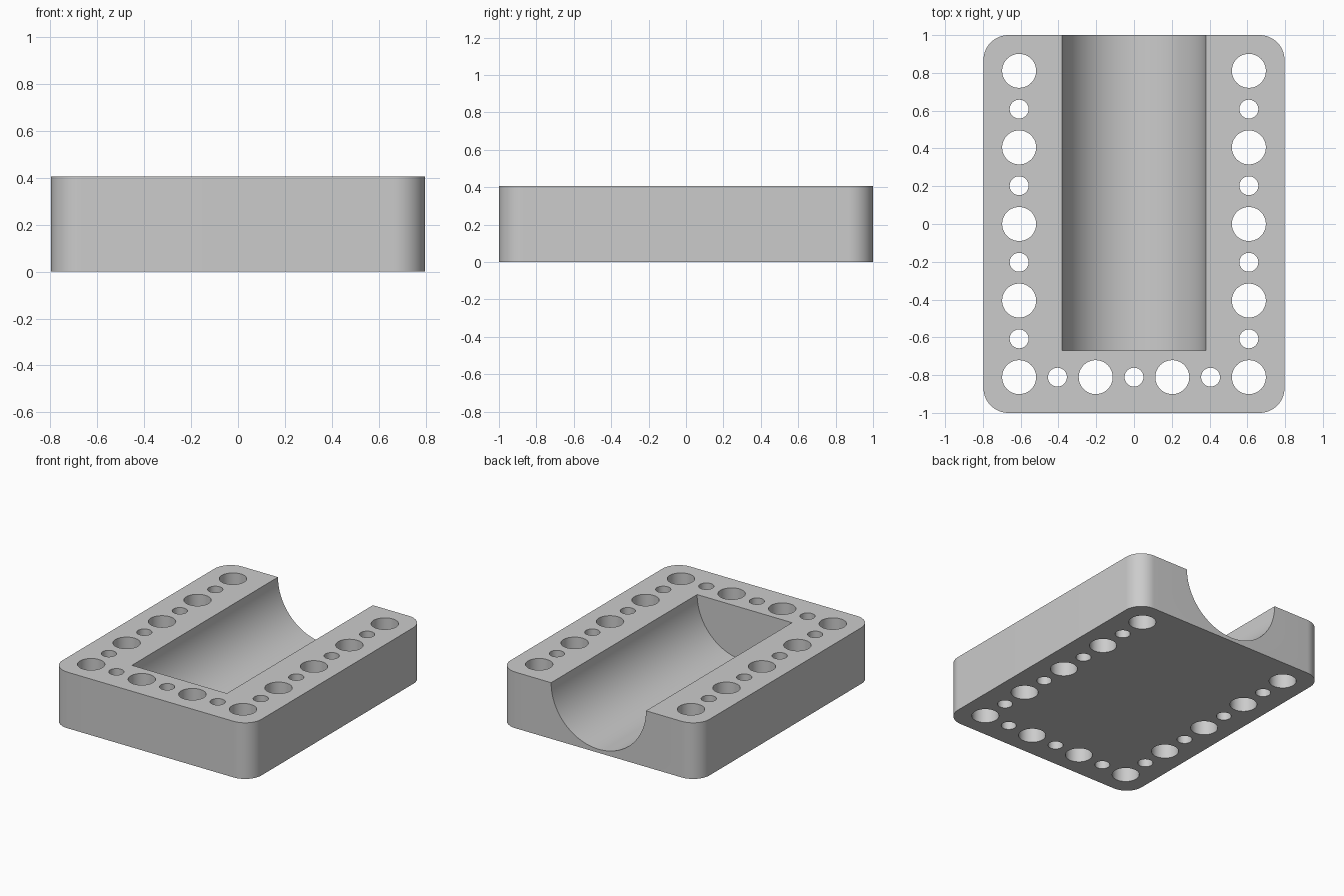
import bpy, bmesh, math
from mathutils import Matrix

if "Cube" in bpy.data.objects:
    bpy.data.objects.remove(bpy.data.objects["Cube"], do_unlink=True)

WIDTH, LENGTH, HEIGHT = 1.594, 2.0, 0.406
PITCH = 0.2027
TROUGH_R, TROUGH_END = 0.38, -0.67

grey = bpy.data.materials.new("grey")
grey.use_nodes = True
colour = (0.6, 0.6, 0.6, 1)
grey.diffuse_color = colour
grey.node_tree.nodes["Principled BSDF"].inputs["Base Color"].default_value = colour


def make_object(name, bm):
    mesh = bpy.data.meshes.new(name)
    bm.to_mesh(mesh)
    bm.free()
    mesh.materials.append(grey)
    obj = bpy.data.objects.new(name, mesh)
    bpy.context.collection.objects.link(obj)
    return obj


def add_cylinder(bm, radius, depth, matrix, segments):
    bmesh.ops.create_cone(bm, cap_ends=True, segments=segments, radius1=radius,
                          radius2=radius, depth=depth, matrix=matrix)


# Block with rounded vertical corners
bm = bmesh.new()
bmesh.ops.create_cube(bm, size=1, matrix=Matrix.Translation((0, 0, HEIGHT / 2))
                      @ Matrix.Diagonal((WIDTH, LENGTH, HEIGHT, 1)))
upright = [e for e in bm.edges if abs(e.verts[0].co.z - e.verts[1].co.z) > 0.1]
bmesh.ops.bevel(bm, geom=upright, offset=0.132, segments=16, profile=0.5, affect='EDGES')
block = make_object("cradle_block", bm)

# Half-round trough, open at the back
bm = bmesh.new()
depth = 1.2 - TROUGH_END
place = Matrix.Translation((0, TROUGH_END + depth / 2, HEIGHT))
add_cylinder(bm, TROUGH_R, depth, place @ Matrix.Rotation(math.pi / 2, 4, 'X'), 96)
trough = make_object("trough_cutter", bm)

# Alternating large and small through holes along both sides and the front
bm = bmesh.new()
spots = {(side, row) for side in (-3, 3) for row in range(-4, 5)}
spots |= {(col, -4) for col in range(-3, 4)}
for col, row in sorted(spots):
    radius = 0.09 if (col + row) % 2 else 0.05
    add_cylinder(bm, radius, 1, Matrix.Translation((col * PITCH, row * PITCH, HEIGHT / 2)), 48)
holes = make_object("hole_cutters", bm)

# Cut, apply and remove the cutters
for cutter in (trough, holes):
    cutter.hide_render = True
    bpy.context.view_layer.objects.active = block
    mod = block.modifiers.new(cutter.name, 'BOOLEAN')
    mod.operation = 'DIFFERENCE'
    mod.solver = 'EXACT'
    mod.object = cutter
    bpy.ops.object.modifier_apply(modifier=mod.name)
    bpy.data.objects.remove(cutter, do_unlink=True)

# Smooth the curved walls, keep the rims sharp
bpy.ops.object.select_all(action='DESELECT')
block.select_set(True)
bpy.context.view_layer.objects.active = block
bpy.ops.object.shade_smooth_by_angle(angle=math.radians(30))
